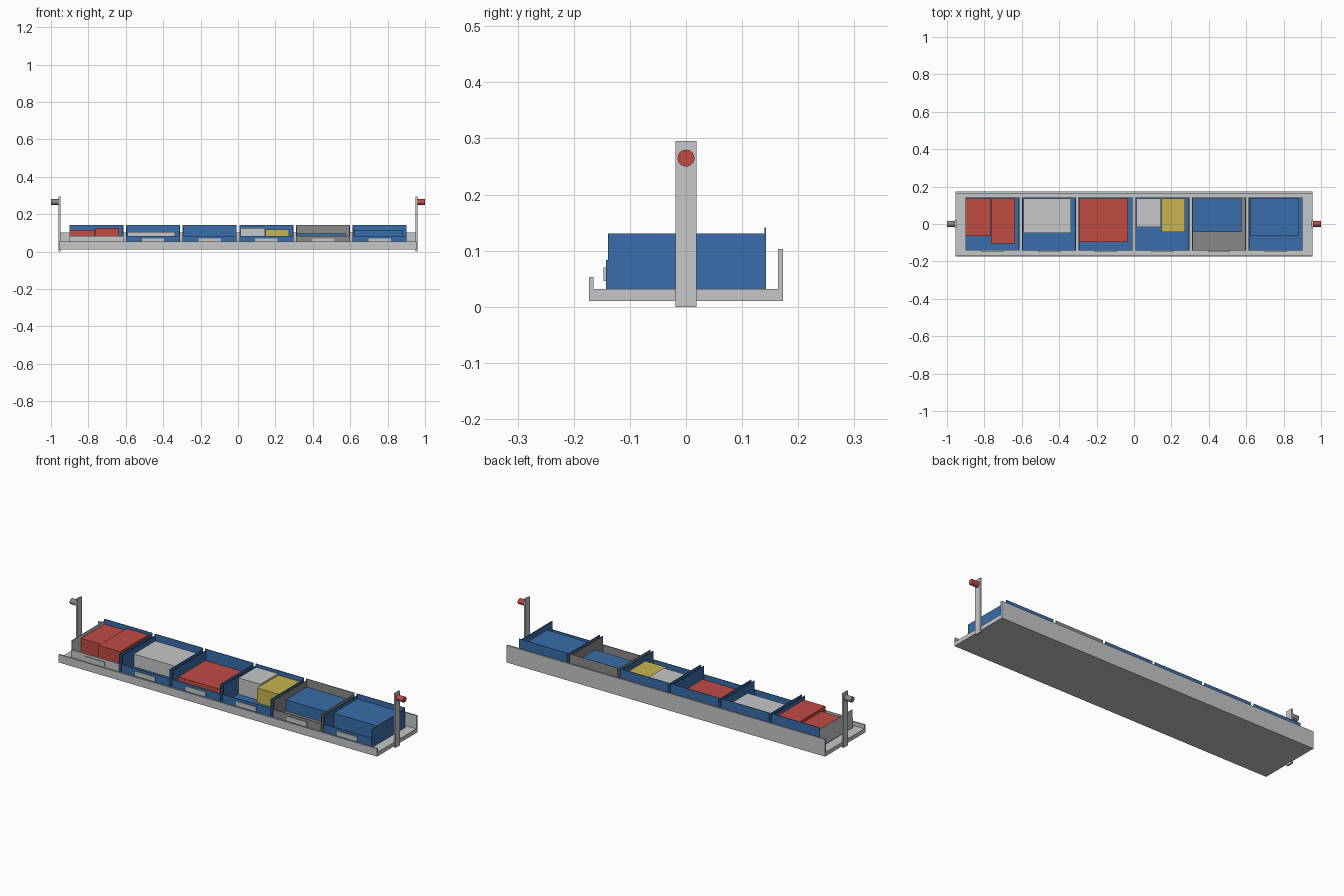
import bpy
import math

cube = bpy.data.objects.get("Cube")
if cube:
    bpy.data.objects.remove(cube, do_unlink=True)


def material(name, rgb):
    m = bpy.data.materials.new(name)
    m.use_nodes = True
    m.diffuse_color = (*rgb, 1)
    m.node_tree.nodes["Principled BSDF"].inputs["Base Color"].default_value = (*rgb, 1)
    return m


LIGHT = material("light grey", (0.56, 0.57, 0.58))
GREY = material("mid grey", (0.25, 0.25, 0.25))
BLUE = material("blue", (0.042, 0.155, 0.4))
RED = material("red", (0.53, 0.07, 0.055))
YELLOW = material("yellow", (0.58, 0.46, 0.08))


def box(name, x, y, z, mat):
    """Box from (low, high) ranges on each axis."""
    bpy.ops.mesh.primitive_cube_add(size=1)
    ob = bpy.context.object
    ob.name = name
    ob.location = [(r[0] + r[1]) / 2 for r in (x, y, z)]
    ob.scale = [r[1] - r[0] for r in (x, y, z)]
    bpy.ops.object.transform_apply(location=False, rotation=False, scale=True)
    ob.data.materials.append(mat)
    return ob


# Shelf tray with a low front lip and a tall back lip
FLOOR = 0.032
END = 0.955
box("tray_base", (-END, END), (-0.173, 0.173), (0.01, FLOOR), LIGHT)
box("front_lip", (-END, END), (-0.173, -0.165), (FLOOR, 0.053), LIGHT)
box("back_lip", (-END, END), (0.164, 0.173), (FLOOR, 0.103), LIGHT)

# End posts with round pegs
for side, sign, mat in (("left", 1, RED), ("right", -1, GREY)):
    xs = sorted((sign * 0.95, sign * 0.959))
    box(side + "_post", xs, (-0.019, 0.019), (0, 0.295), LIGHT)
    bpy.ops.mesh.primitive_cylinder_add(
        vertices=24, radius=0.015, depth=0.042,
        location=(sign * 0.979, 0, 0.265), rotation=(0, math.pi / 2, 0))
    peg = bpy.context.object
    peg.name = side + "_peg"
    peg.data.materials.append(mat)
    bpy.ops.object.shade_smooth_by_angle(angle=math.radians(40))

# Open bins: (body, front wall, right wall) colours
HALF = 0.144
PITCH = 0.303
WALL = 0.004
colours = [(BLUE, LIGHT, LIGHT)] + [(BLUE,) * 3] * 3 + [(GREY,) * 3, (BLUE,) * 3]
for i, (body, front, right) in enumerate(colours):
    cx = (i - 2.5) * PITCH
    lo, hi = cx - HALF, cx + HALF
    n = f"bin_{i + 1}_"
    box(n + "floor", (lo, hi), (-0.14, 0.14), (FLOOR, FLOOR + WALL), body)
    box(n + "back", (lo, hi), (0.14, 0.143), (FLOOR, 0.141), body)
    box(n + "front", (lo, hi), (-0.143, -0.139), (FLOOR, 0.083), front)
    box(n + "right_wall", (lo, lo + WALL), (-0.139, 0.14), (FLOOR, 0.131), right)
    box(n + "left_wall", (hi - WALL, hi), (-0.139, 0.14), (FLOOR, 0.131), body)
    box(n + "label", (cx - 0.06, cx + 0.06), (-0.147, -0.143), (0.046, 0.07), LIGHT)

# Cartons in the bins: x range, front edge, top height, colour
cartons = [
    ((-0.897, -0.768), -0.065, 0.115, RED),
    ((-0.764, -0.635), -0.104, 0.127, RED),
    ((-0.592, -0.337), -0.047, 0.105, LIGHT),
    ((-0.291, -0.032), -0.097, 0.08, RED),
    ((0.014, 0.144), -0.015, 0.125, LIGHT),
    ((0.146, 0.274), -0.044, 0.117, YELLOW),
    ((0.316, 0.575), -0.042, 0.098, BLUE),
    ((0.62, 0.88), -0.065, 0.115, BLUE),
]
for i, (xs, front, top, mat) in enumerate(cartons):
    box(f"carton_{i + 1}", xs, (front, 0.137), (FLOOR + WALL, top), mat)
